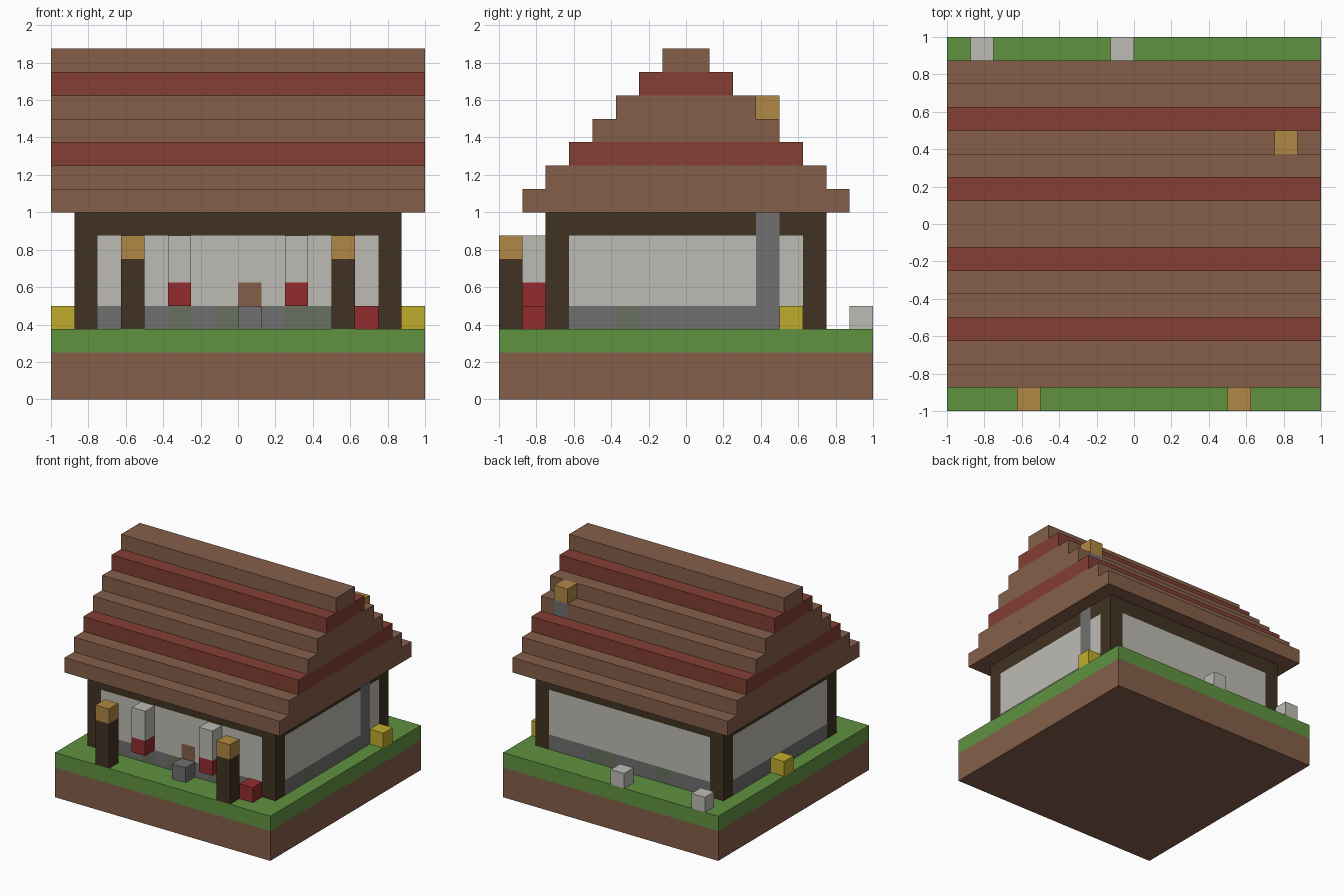
import bpy, bmesh
from mathutils import Vector

cube = bpy.data.objects.get("Cube")
if cube:
    bpy.data.objects.remove(cube, do_unlink=True)

U = 0.125                       # one block
ORIGIN = Vector((8, 8, 0))      # block coordinates of the model centre


def material(name, hex_colour):
    rgb = [int(hex_colour[i:i + 2], 16) / 255 for i in (0, 2, 4)]
    lin = [c / 12.92 if c < 0.04045 else ((c + 0.055) / 1.055) ** 2.4 for c in rgb]
    m = bpy.data.materials.new(name)
    m.use_nodes = True
    m.diffuse_color = (*lin, 1)
    m.node_tree.nodes["Principled BSDF"].inputs["Base Color"].default_value = (*lin, 1)
    return m


BROWN = material("earth brown", "855F4A")
GRASS = material("grass green", "609240")
WOOD = material("dark wood", "403222")
PLASTER = material("pale plaster", "BEBBB4")
STONE = material("grey stone", "707070")
MOSS = material("mossy stone", "68705E")
TAN = material("clay tan", "B08844")
ROOF_RED = material("roof red", "833E34")
FLOWER_RED = material("flower red", "932C2E")
YELLOW = material("flower yellow", "C0AC2C")


def block(name, lo, size, mats, rule=None):
    """Box in block units; with a rule, it is cut into cells coloured by face."""
    mats = mats if isinstance(mats, list) else [mats]
    lo, size = Vector(lo), Vector(size)
    bm = bmesh.new()
    bmesh.ops.create_cube(bm, size=1)
    for v in bm.verts:
        v.co = lo + (v.co + Vector((0.5, 0.5, 0.5))) * size
    if rule:
        for axis in range(3):
            normal = Vector([float(a == axis) for a in range(3)])
            for step in range(1, int(size[axis])):
                bmesh.ops.bisect_plane(
                    bm, geom=bm.verts[:] + bm.edges[:] + bm.faces[:],
                    plane_co=lo + normal * step, plane_no=normal)
        bm.normal_update()
        for f in bm.faces:
            f.material_index = mats.index(rule(f.calc_center_median(), f.normal))
    for v in bm.verts:
        v.co = (v.co - ORIGIN) * U
    mesh = bpy.data.meshes.new(name)
    bm.to_mesh(mesh)
    bm.free()
    for m in mats:
        mesh.materials.append(m)
    ob = bpy.data.objects.new(name, mesh)
    bpy.context.collection.objects.link(ob)
    return ob


# Ground
block("earth_base", (0, 0, 0), (16, 16, 2), BROWN)
block("grass_layer", (0, 0, 2), (16, 16, 1), GRASS)


# House body: timber frame, plaster panels, stone footing, chimney column
def wall_rule(c, n):
    x, y, z = int(c.x), int(c.y), int(c.z)
    if n.x > 0.5 and y == 11:
        return STONE
    across = x if abs(n.y) > 0.5 else y
    first, last = (1, 14) if abs(n.y) > 0.5 else (2, 13)
    if z >= 7 or across in (first, last) or abs(n.z) > 0.5:
        return WOOD
    if z == 3:
        mossy = ((n.y < -0.5 and x in (5, 7, 10, 11))
                 or (n.y > 0.5 and x in (5, 9, 10))
                 or (n.x > 0.5 and y == 5))
        return MOSS if mossy else STONE
    if n.y < -0.5 and x == 8 and z == 4:
        return BROWN
    return PLASTER


block("house_walls", (1, 2, 3), (14, 12, 5),
      [WOOD, PLASTER, STONE, MOSS, BROWN], wall_rule)


# Stepped roof, with the chimney showing through the fourth course
def chimney_rule(c, n):
    return STONE if n.y > 0.5 and int(c.x) == 14 else BROWN


for k in range(7):
    lo, size = (0, 1 + k, 8 + k), (16, 14 - 2 * k, 1)
    if k == 3:
        block("roof_course_chimney", lo, size, [BROWN, STONE], chimney_rule)
    else:
        block(f"roof_course_{k}", lo, size, ROOF_RED if k in (2, 5) else BROWN)
block("chimney_pot", (14, 11, 12), (1, 1, 1), TAN)

# Lamp posts and window columns with flower boxes
for side, post_x, window_x in (("right", 3, 5), ("left", 12, 10)):
    block(f"lamp_post_{side}", (post_x, 0, 3), (1, 1, 3), WOOD)
    block(f"lamp_{side}", (post_x, 0, 6), (1, 1, 1), TAN)
    block(f"window_column_{side}", (window_x, 1, 5), (1, 1, 2), PLASTER)
    block(f"flower_box_{side}", (window_x, 1, 4), (1, 1, 1), FLOWER_RED)

# Door step and garden flowers
for name, x, y, mat in (("door_step", 8, 1, STONE),
                        ("red_flower", 13, 1, FLOWER_RED),
                        ("yellow_flower_left", 15, 12, YELLOW),
                        ("yellow_flower_right", 0, 8, YELLOW),
                        ("white_flower_corner", 1, 15, PLASTER),
                        ("white_flower_back", 7, 15, PLASTER)):
    block(name, (x, y, 3), (1, 1, 1), mat)
